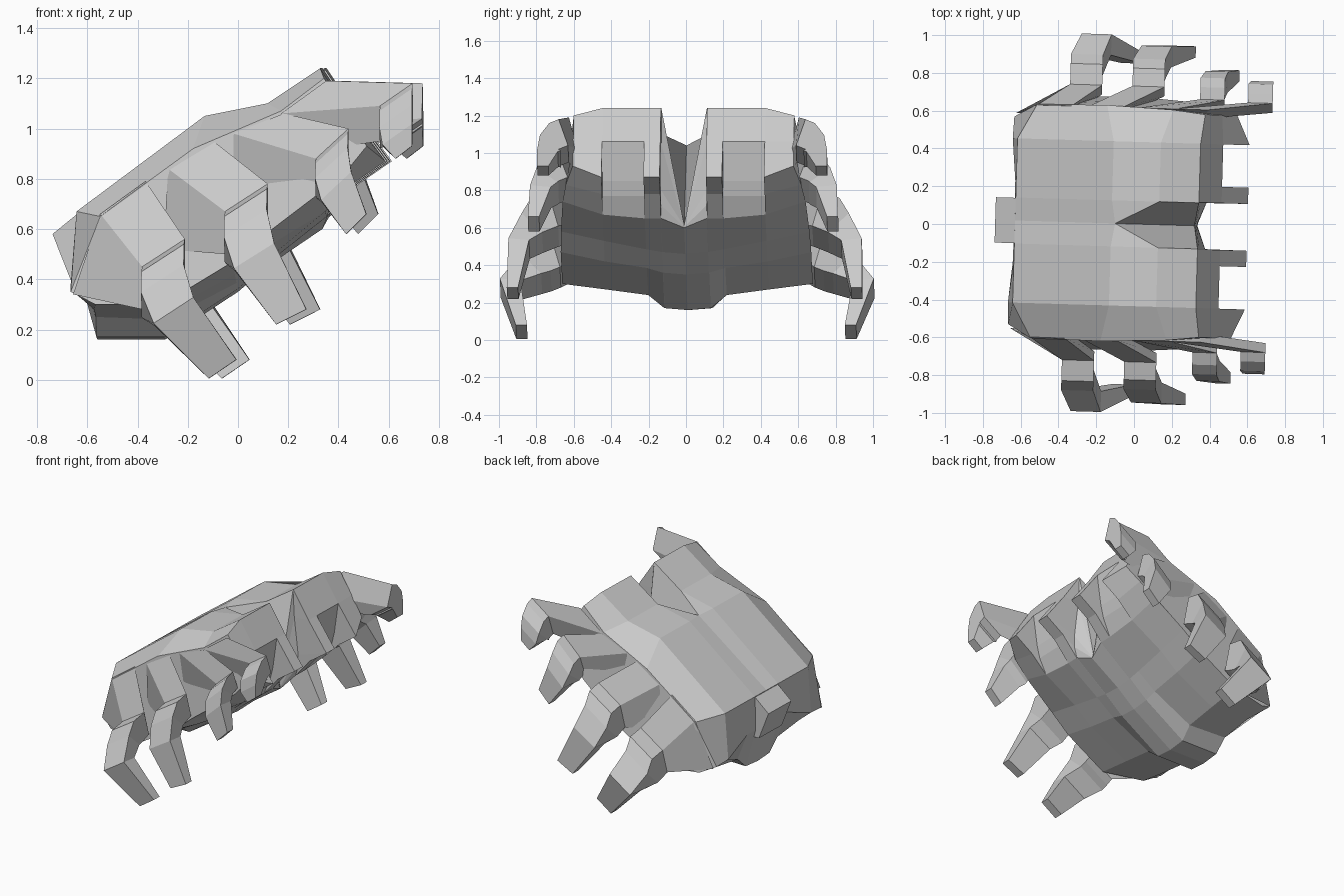
import bpy, bmesh, math
from mathutils import Matrix

if "Cube" in bpy.data.objects:
    bpy.data.objects.remove(bpy.data.objects["Cube"])

grey = bpy.data.materials.new("plain_grey")
grey.diffuse_color = (0.6, 0.6, 0.6, 1)
grey.use_nodes = True
grey.node_tree.nodes["Principled BSDF"].inputs["Base Color"].default_value = grey.diffuse_color
TURN = Matrix.Rotation(math.radians(-1.7), 4, 'Z')   # slight yaw of the whole model


def loft(name, rings):
    """Skin closed rings of points, cap both ends, flat shaded."""
    bm = bmesh.new()
    rows = [[bm.verts.new(p) for p in r] for r in rings]
    n = len(rows[0])
    for a, b in zip(rows, rows[1:]):
        for i in range(n):
            j = (i + 1) % n
            bm.faces.new((a[i], a[j], b[j], b[i]))
    bm.faces.new(rows[0])
    bm.faces.new(rows[-1][::-1])
    bmesh.ops.remove_doubles(bm, verts=bm.verts, dist=0.0005)
    bmesh.ops.recalc_face_normals(bm, faces=bm.faces)
    bmesh.ops.transform(bm, matrix=TURN, verts=bm.verts)
    me = bpy.data.meshes.new(name)
    bm.to_mesh(me)
    bm.free()
    me.materials.append(grey)
    ob = bpy.data.objects.new(name, me)
    bpy.context.collection.objects.link(ob)
    return ob


# Torso: one side profile (x, z), varied across the width
PROFILE = dict(t0=(-.63, .67), t1=(-.12, 1.05), t2=(.13, 1.10), t3=(.34, 1.24),
               p0=(.46, 1.06), p1=(.60, .87), q=(.47, .78), b1=(.36, .65),
               b2=(.13, .50), b3=(0, .40), b4=(-.28, .27), b5=(-.56, .28),
               b6=(-.635, .44))
# sideways offsets of single points in the outermost section
FLARE = dict(t0=.01, t1=.015, t2=0, t3=-.02, p0=-.02, p1=-.02, q=.02, b1=.04,
             b2=.055, b3=.06, b4=.06, b5=-.01, b6=-.06)


def section(y, flare=False, **changes):
    pts = {**PROFILE, **changes}
    side = math.copysign(1, y)
    return [(x, y + (side * FLARE[k] if flare else 0), z) for k, (x, z) in pts.items()]


recess = dict(p1=(.43, .85), q=(.41, .77))          # gap between end prongs
keel = dict(b4=(-.29, .17), b5=(-.56, .17), b3=(0, .36), b2=(.13, .47))
step = dict(b4=(-.28, .24), b5=(-.56, .25), b3=(0, .385), b2=(.13, .485))
outer = dict(b1=(.36, .67), b2=(.13, .53), b3=(0, .42), b6=(-.655, .36))
half = [
    (.122, dict(keel, p0=(.35, 1.05), p1=(.38, .80), q=(.38, .72))),
    (.124, keel),
    (.21, step),
    (.21, dict(step, **recess)),
    (.435, dict(outer, **recess)),
    (.435, outer),
    (.61, dict(flare=True, t0=(-.53, .65), t1=(-.16, .92), t2=(.19, 1.07),
               t3=(.36, 1.20), p0=(.45, 1.06), p1=(.53, .93), q=(.45, .83),
               b1=(.34, .74), b2=(.13, .58), b3=(0, .47), b4=(-.28, .30),
               b5=(-.55, .30), b6=(-.65, .35))),
]
# Centre section with the sloping groove floor
centre = section(0, t1=(-.10, 1.04), t2=(-.0998, 1.0398), t3=(.32, .615),
                 p0=(.325, .61), p1=(.33, .607), q=(.333, .604), b1=(.336, .60),
                 b2=(.13, .46), b3=(0, .35), b4=(-.29, .16), b5=(-.56, .16))
rings = [section(-y, **c) for y, c in reversed(half)] + [centre]
rings += [section(y, **c) for y, c in half]
loft("torso", rings)

# Wedge at the low end
loft("neck_wedge", [[(-.60, y, .69), (-.735, y, .58), (-.66, y, .39), (-.58, y, .39)]
                    for y in (-.12, .12)])


# Side ribs ending in bent claws
def rib(name, side, base, depth, knee, drop, tip, ys, low_shift=0):
    y_in, y_out, y_bulge, y_tip = ys

    def ring(edge, y_up, y_lo, d, shift=0):
        (ax, az), (bx, bz) = edge
        return [(ax, side * y_up, az), (bx, side * y_up, bz),
                (bx, side * y_lo, bz - d), (ax + shift, side * y_lo, az - d)]

    # the claw's widest place lies just below the knee
    bulge = []
    for (kx, kz), (tx, tz) in zip(knee, tip):
        f = 0.2
        bulge.append((kx + (tx - kx) * f, kz - drop + (tz - kz + drop) * f))
    low_knee = [(x, z - drop * .6) for x, z in knee]
    loft(name, [ring(base, .615, .57, depth, low_shift),
                ring(knee, y_in, y_in - .05, drop),
                ring([(x, z - .02) for x, z in knee], y_out, y_in, drop),
                ring(low_knee, y_out + .05, y_out - .06, drop * .6),
                ring(bulge, y_bulge, y_bulge - .11, 0.01),
                ring(tip, y_tip, y_tip - .06, 0)])


ribs = [
    (((-.53, .66), (-.35, .79)), .32, ((-.36, .45), (-.19, .56)), .17,
     ((-.09, .005), (.02, .08)), (.73, .84, 1.0, .91), -.11),
    (((-.26, .84), (-.08, .95)), .32, ((-.03, .67), (.14, .78)), .17,
     ((.18, .22), (.30, .28)), (.73, .825, .945, .95), -.02),
    (((.00, .98), (.20, 1.06)), .23, ((.33, .88), (.46, 1.0)), .13,
     ((.455, .58), (.535, .66)), (.67, .735, .82, .83)),
    (((.19, 1.06), (.37, 1.19)), .17, ((.585, 1.09), (.715, 1.18)), .14,
     ((.65, .88), (.715, .93)), (.66, .71, .775, .775)),
]
for i, data in enumerate(ribs, 1):
    for side, label in ((-1, "front"), (1, "back")):
        rib(f"{label}_rib_{i}", side, *data)
